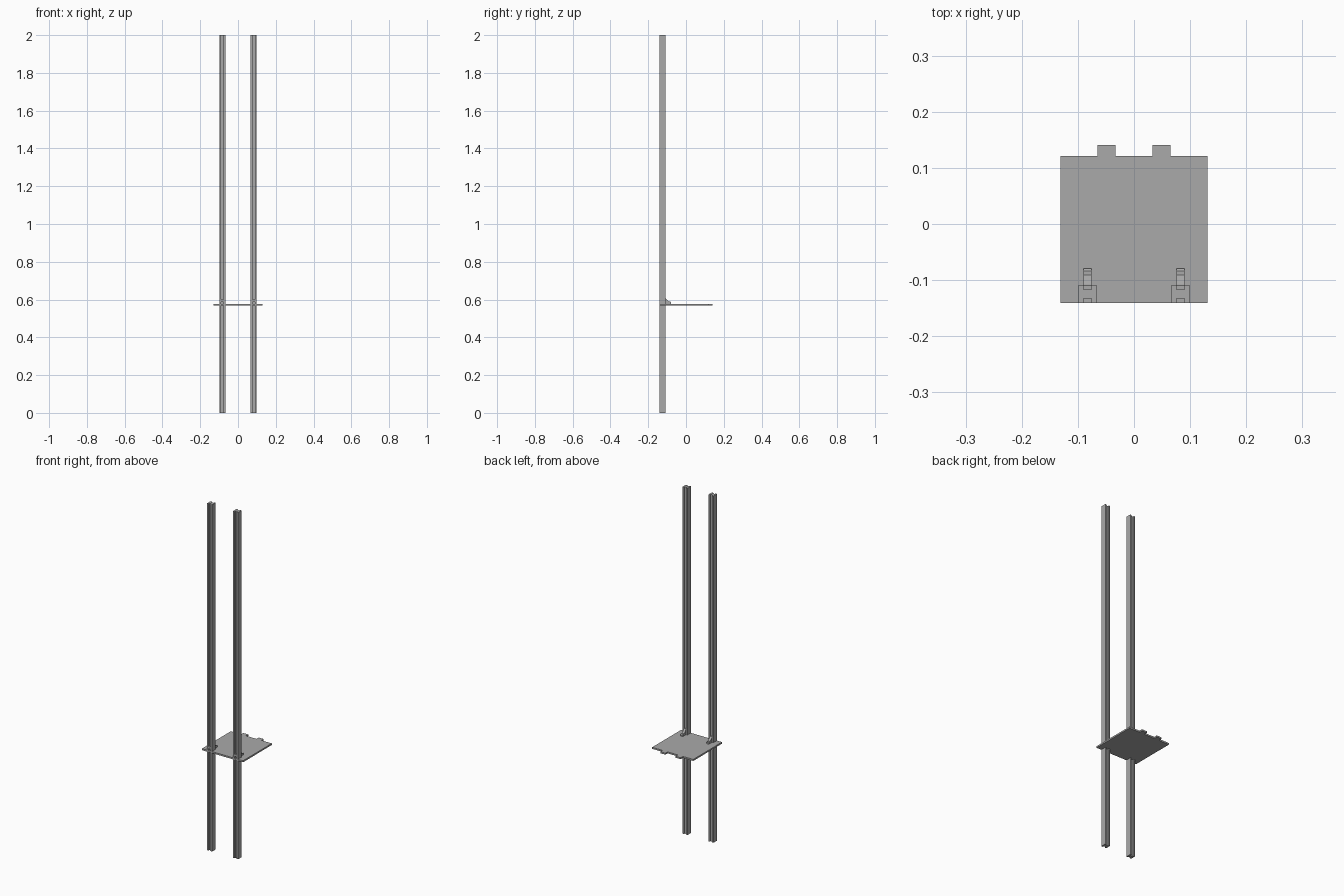
import bpy
import bmesh

cube = bpy.data.objects.get("Cube")
if cube:
    bpy.data.objects.remove(cube, do_unlink=True)

grey = bpy.data.materials.new("plain grey")
grey.use_nodes = True
grey.diffuse_color = (0.4, 0.4, 0.4, 1)
grey.node_tree.nodes["Principled BSDF"].inputs["Base Color"].default_value = (0.4, 0.4, 0.4, 1)


def prism(name, outline, vector):
    """Extrude a closed planar outline along a vector."""
    bm = bmesh.new()
    face = bm.faces.new([bm.verts.new(p) for p in outline])
    moved = bmesh.ops.extrude_face_region(bm, geom=[face])["geom"]
    verts = [v for v in moved if isinstance(v, bmesh.types.BMVert)]
    bmesh.ops.translate(bm, vec=vector, verts=verts)
    bmesh.ops.recalc_face_normals(bm, faces=bm.faces)
    mesh = bpy.data.meshes.new(name)
    bm.to_mesh(mesh)
    bm.free()
    mesh.materials.append(grey)
    obj = bpy.data.objects.new(name, mesh)
    bpy.context.collection.objects.link(obj)
    return obj


POST_X, POST_Y = 0.083, -0.125
HALF, SLOT, WEB = 0.016, 0.007, 0.008
BOTTOM, TOP = 0.568, 0.577

# Platform with two tabs along its back edge
half = [(0.131, -0.141), (0.131, 0.121), (0.065, 0.121),
        (0.065, 0.141), (0.033, 0.141), (0.033, 0.121)]
outline = half + [(-x, y) for x, y in reversed(half)]
prism("platform", [(x, y, BOTTOM) for x, y in outline], (0, 0, TOP - BOTTOM))

for side, label in ((1, "left"), (-1, "right")):
    cx = side * POST_X

    # Upright post, slotted front and back
    quarter = [(HALF, 0), (HALF, HALF), (SLOT, HALF), (SLOT, WEB)]
    upper = quarter + [(-x, y) for x, y in reversed(quarter)]
    section = upper + [(-x, -y) for x, y in upper[1:-1]]
    prism(label + "_post", [(cx + x, POST_Y + y, 0) for x, y in section], (0, 0, 2))

    # Corner bracket: upright leg in the slot, sloping brace and foot
    back = POST_Y + WEB
    brace = [(back, TOP), (-0.079, TOP), (-0.079, 0.585), (-0.084, 0.589),
             (-0.091, 0.589), (-0.107, 0.604), (-0.110, 0.608), (back, 0.608)]
    prism(label + "_bracket", [(cx - SLOT, y, z) for y, z in brace], (2 * SLOT, 0, 0))

    # Bolt head seated in the front slot
    front = POST_Y - HALF
    bolt = [(front, 0.588), (POST_Y - WEB, 0.588), (POST_Y - WEB, 0.6), (front, 0.6)]
    prism(label + "_bolt", [(cx - SLOT, y, z) for y, z in bolt], (2 * SLOT, 0, 0))
